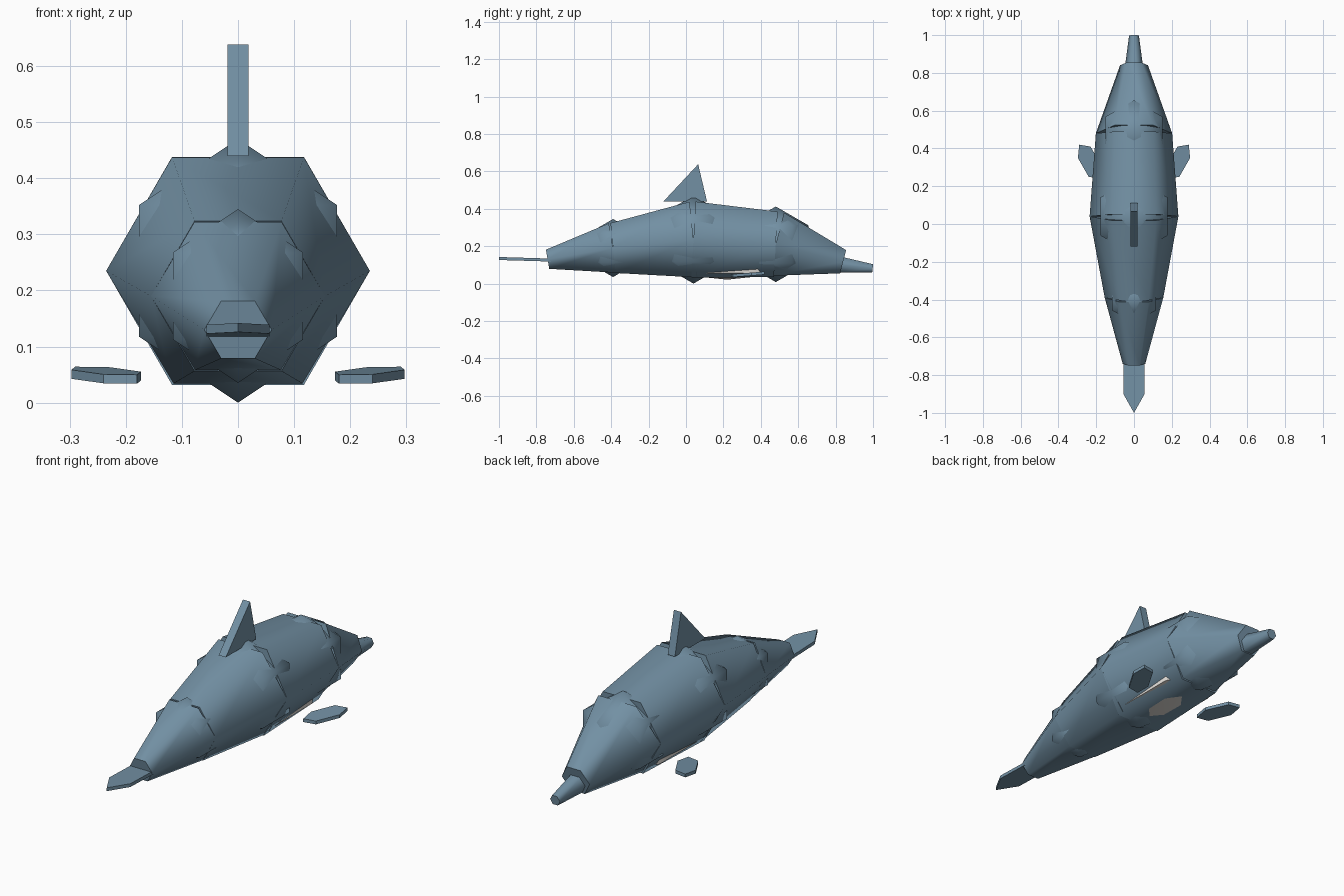
import bpy, bmesh
from math import radians, sin, cos, pi
from mathutils import Vector

if "Cube" in bpy.data.objects:
    bpy.data.objects.remove(bpy.data.objects["Cube"])


def material(name, rgb):
    m = bpy.data.materials.new(name)
    m.diffuse_color = (*rgb, 1)
    m.use_nodes = True
    m.node_tree.nodes["Principled BSDF"].inputs["Base Color"].default_value = m.diffuse_color
    return m


SKIN = material("blue_grey", (0.17, 0.28, 0.37))
PALE = material("pale_belly", (0.75, 0.72, 0.68))


def finish(bm, name, mat=SKIN, smooth=None):
    bmesh.ops.recalc_face_normals(bm, faces=bm.faces)
    me = bpy.data.meshes.new(name)
    bm.to_mesh(me)
    bm.free()
    ob = bpy.data.objects.new(name, me)
    bpy.context.collection.objects.link(ob)
    me.materials.append(mat)
    if smooth:
        bpy.ops.object.select_all(action='DESELECT')
        ob.select_set(True)
        bpy.context.view_layer.objects.active = ob
        bpy.ops.object.shade_smooth_by_angle(angle=radians(smooth))
    return ob


def frustum(name, a, b, sides=6):
    """Tapered tube between two (y, z, radius) stations, ends square to its axis."""
    bm = bmesh.new()
    pa, pb = Vector((0, a[0], a[1])), Vector((0, b[0], b[1]))
    axis = (pb - pa).normalized()
    side = Vector((1, 0, 0))
    up = side.cross(axis)
    rings = []
    for p, r in ((pa, a[2]), (pb, b[2])):
        rings.append([bm.verts.new(p + r * (side * cos(2 * pi * i / sides) + up * sin(2 * pi * i / sides)))
                      for i in range(sides)])
    for i in range(sides):
        j = (i + 1) % sides
        bm.faces.new((rings[0][i], rings[0][j], rings[1][j], rings[1][i]))
    bm.faces.new(rings[0])
    bm.faces.new(rings[1])
    return finish(bm, name, smooth=65)


def ball(name, centre, scale, mat=SKIN):
    """Six-sided, three-band sphere."""
    bm = bmesh.new()
    bmesh.ops.create_uvsphere(bm, u_segments=6, v_segments=3, radius=1)
    bmesh.ops.scale(bm, vec=scale, verts=bm.verts)
    bmesh.ops.translate(bm, vec=centre, verts=bm.verts)
    return finish(bm, name, mat, smooth=75)


def plate(name, outline, thickness):
    """Flat slab from a 3D outline, thickened along a vector."""
    bm = bmesh.new()
    t = Vector(thickness)
    lo = [bm.verts.new(Vector(p) - t / 2) for p in outline]
    hi = [bm.verts.new(Vector(p) + t / 2) for p in outline]
    bm.faces.new(lo)
    bm.faces.new(hi)
    for i in range(len(lo)):
        j = (i + 1) % len(lo)
        bm.faces.new((lo[i], lo[j], hi[j], hi[i]))
    return finish(bm, name)


# body segments, tail to head: (y, z, radius)
stations = [(-0.74, 0.13, 0.06), (-0.39, 0.19, 0.155), (0.04, 0.235, 0.235),
            (0.48, 0.21, 0.202), (0.84, 0.117, 0.074)]
names = ["tail_stock", "rear_body", "front_body", "head"]
for n, a, b in zip(names, stations, stations[1:]):
    frustum(n, a, b)

# faceted joints between the segments
for i, (y, z, r) in enumerate(stations[1:4]):
    ball(f"body_joint_{i + 1}", (0, y, z), (r, r, r))

# snout
frustum("snout", (0.81, 0.103, 0.051), (0.998, 0.081, 0.026))

# pale belly patch
ball("belly", (0, 0.22, 0.09), (0.172, 0.38, 0.069), PALE)

# back fin
plate("back_fin", [(0, -0.12, 0.44), (0, 0.065, 0.638), (0, 0.112, 0.44)], (0.038, 0, 0))

# tail fluke
fluke = []
for i in range(6):
    a = pi / 2 + i * pi / 3
    y = -0.8 + 0.2 * sin(a)
    fluke.append((0.065 * cos(a), y, 0.128 - 0.03 * (y + 0.8)))
plate("tail_fluke", fluke, (0, 0, 0.016))

# flippers
shape = [(0.055, 0.09), (0.062, 0.02), (0.005, -0.08),
         (-0.055, -0.09), (-0.062, -0.02), (-0.005, 0.08)]
for n, s in (("right_flipper", 1), ("left_flipper", -1)):
    plate(n, [(s * (0.235 + x), 0.33 + y, 0.049 + 0.08 * y) for x, y in shape], (0, 0, 0.016))
